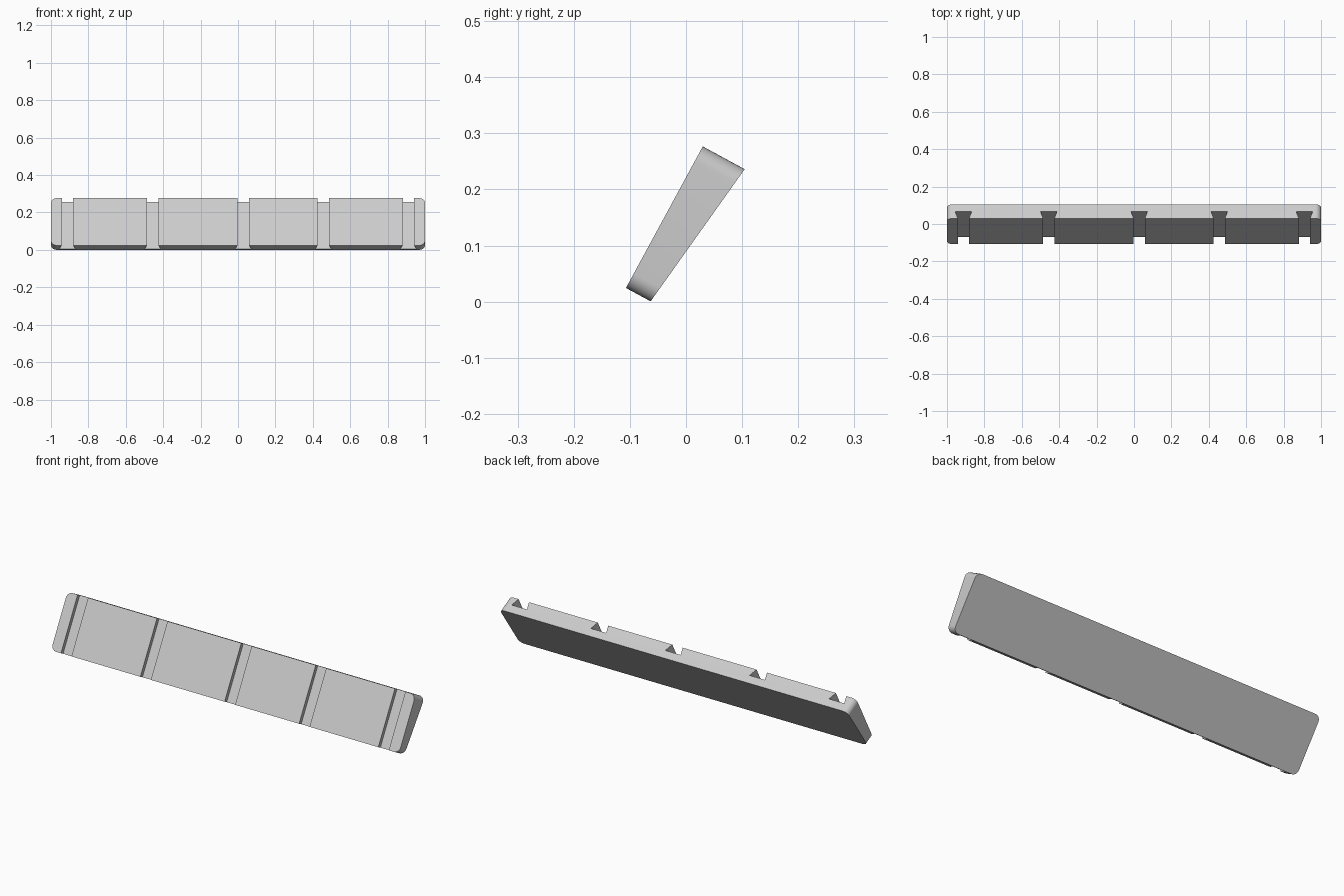
import bpy, bmesh, math
from mathutils import Vector

cube = bpy.data.objects.get("Cube")
if cube:
    bpy.data.objects.remove(cube)

# Frame of the leaning bar: u runs up the front face, n runs into the bar
HEIGHT, RADIUS, DEPTH = 0.287, 0.03, 0.042
ORIGIN = Vector((0, -0.107, 0.0245))
U = Vector((0, 0.477, 0.879)).normalized()
N = Vector((0, U.z, -U.y))


def place(x, u, d):
    return ORIGIN + Vector((x, 0, 0)) + U * u + N * d


def add_prism(bm, start, end):
    """Close two matching loops of points into a solid."""
    a = [bm.verts.new(p) for p in start]
    b = [bm.verts.new(p) for p in end]
    bm.faces.new(a)
    bm.faces.new(b[::-1])
    for i in range(len(a)):
        j = (i + 1) % len(a)
        bm.faces.new((a[j], a[i], b[i], b[j]))


def make_object(name, bm):
    bmesh.ops.recalc_face_normals(bm, faces=bm.faces)
    mesh = bpy.data.meshes.new(name)
    bm.to_mesh(mesh)
    bm.free()
    obj = bpy.data.objects.new(name, mesh)
    bpy.context.collection.objects.link(obj)
    return obj


# Rounded outline, extruded to a wedge that is thicker at the top
outline = []
for k, (sx, top) in enumerate(((1, 1), (-1, 1), (-1, 0), (1, 0))):
    cx = sx * (1 - RADIUS)
    cu = HEIGHT - RADIUS if top else RADIUS
    for s in range(9):
        a = math.pi / 2 * (k + s / 8)
        outline.append((cx + RADIUS * math.cos(a), cu + RADIUS * math.sin(a)))
bm = bmesh.new()
add_prism(bm, [place(x, u, 0) for x, u in outline],
          [place(x, u, 0.05 + 0.035 * u / HEIGHT) for x, u in outline])
bar = make_object("grooved_bar", bm)

# Plain grey material
grey = bpy.data.materials.new("light_grey")
grey.use_nodes = True
color = (0.6, 0.6, 0.6, 1)
grey.diffuse_color = color
grey.node_tree.nodes["Principled BSDF"].inputs["Base Color"].default_value = color
bar.data.materials.append(grey)

# Dovetail grooves, narrow at the front face and wide at the floor
slope = (0.044 - 0.03) / DEPTH
section = []
for d, side in ((-0.02, -1), (-0.02, 1), (DEPTH, 1), (DEPTH, -1)):
    section.append((side * (0.03 + slope * d), d))
bm = bmesh.new()
for cx in (-0.912, -0.456, 0.028, 0.456, 0.911):
    add_prism(bm, [place(cx + x, -0.05, d) for x, d in section],
              [place(cx + x, HEIGHT + 0.05, d) for x, d in section])
cutter = make_object("groove_cutter", bm)
cutter.hide_render = True
cutter.data.materials.append(grey)

# Cut the grooves and shade the rounded corners
for o in bpy.context.selected_objects:
    o.select_set(False)
bpy.context.view_layer.objects.active = bar
bar.select_set(True)
cut = bar.modifiers.new("grooves", 'BOOLEAN')
cut.operation = 'DIFFERENCE'
cut.solver = 'EXACT'
cut.object = cutter
bpy.ops.object.modifier_apply(modifier=cut.name)
bpy.data.objects.remove(cutter)
bpy.ops.object.shade_smooth_by_angle(angle=math.radians(30))
